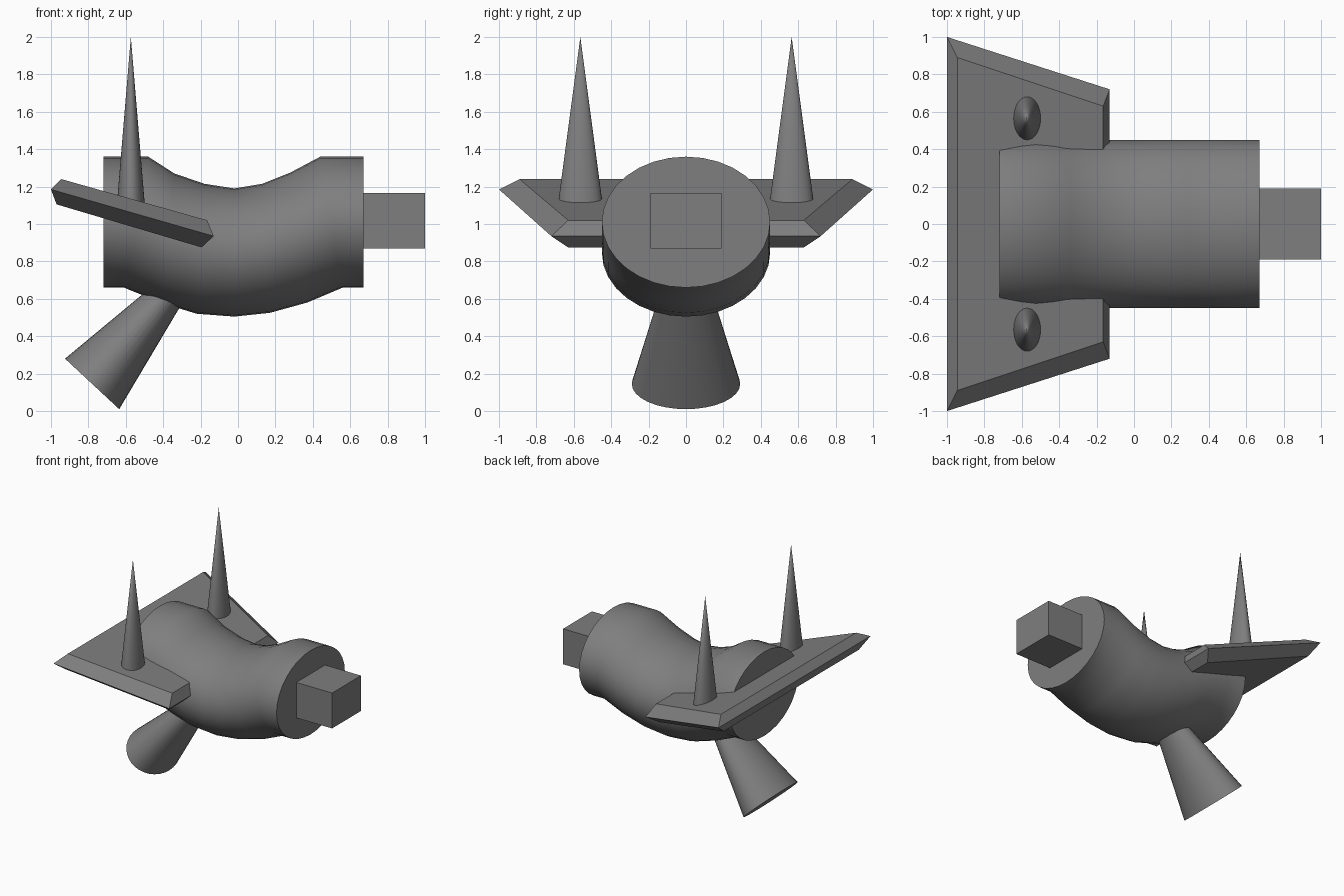
import bpy, math
from mathutils import Vector

if "Cube" in bpy.data.objects:
    bpy.data.objects.remove(bpy.data.objects["Cube"], do_unlink=True)

grey = bpy.data.materials.new("plain grey")
grey.use_nodes = True
COLOUR = (0.21, 0.21, 0.21, 1)
grey.diffuse_color = COLOUR
grey.node_tree.nodes["Principled BSDF"].inputs["Base Color"].default_value = COLOUR
SIDES = 32


def finish(obj, smooth_angle=None):
    obj.data.materials.append(grey)
    bpy.ops.object.select_all(action="DESELECT")
    obj.select_set(True)
    bpy.context.view_layer.objects.active = obj
    if smooth_angle:
        bpy.ops.object.shade_smooth_by_angle(angle=math.radians(smooth_angle))


def loft(name, rings, smooth_angle=None):
    """Skin a row of equal-sized closed rings and cap both ends."""
    n = len(rings[0])
    verts = [p for ring in rings for p in ring]
    faces = [tuple(range(n))[::-1], tuple(range(len(verts) - n, len(verts)))]
    for r in range(len(rings) - 1):
        for i in range(n):
            j = (i + 1) % n
            faces.append((r * n + i, r * n + j, r * n + n + j, r * n + n + i))
    mesh = bpy.data.meshes.new(name)
    mesh.from_pydata(verts, [], faces)
    obj = bpy.data.objects.new(name, mesh)
    bpy.context.collection.objects.link(obj)
    finish(obj, smooth_angle)


def ellipse(a, b, half_width):
    """Ring through a and b (points in the xz plane), widened along y."""
    a, b = Vector((a[0], 0, a[1])), Vector((b[0], 0, b[1]))
    mid, half = (a + b) / 2, (a - b) / 2
    return [mid + half * math.cos(t) + Vector((0, half_width * math.sin(t), 0))
            for t in (-math.tau * i / SIDES for i in range(SIDES))]


# Curved barrel body: top and bottom outline points of each ring
outline = [((-0.72, 1.36), (-0.72, 0.66)), ((-0.48, 1.36), (-0.61, 0.66)),
           ((-0.34, 1.27), (-0.40, 0.575)), ((-0.18, 1.215), (-0.22, 0.52)),
           ((-0.02, 1.19), (-0.02, 0.505)), ((0.13, 1.215), (0.17, 0.525)),
           ((0.28, 1.275), (0.37, 0.58)), ((0.44, 1.36), (0.56, 0.66)),
           ((0.67, 1.36), (0.67, 0.66))]
loft("body", [ellipse(top, low, 0.45) for top, low in outline], 40)

# Flared tail cone under the rear
loft("tail_cone", [ellipse((-0.925, 0.28), (-0.635, 0.01), 0.29),
                   ellipse((-0.306, 0.794), (-0.218, 0.712), 0.10)], 40)


# Bevelled wing plate: bottom, widest and top outlines
def trapezoid(back, front):
    (bx, by, bz), (fx, fy, fz) = back, front
    return [(bx, -by, bz), (fx, -fy, fz), (fx, fy, fz), (bx, by, bz)]


loft("wing_plate", [trapezoid((-0.97, 0.89, 1.105), (-0.195, 0.63, 0.875)),
                    trapezoid((-1.0, 1.0, 1.185), (-0.13, 0.72, 0.935)),
                    trapezoid((-0.945, 0.89, 1.24), (-0.165, 0.63, 1.02))])

# Upright spikes on the wing
for side, name in ((1, "left_spike"), (-1, "right_spike")):
    bpy.ops.mesh.primitive_cone_add(vertices=SIDES, radius1=1, radius2=0, depth=0.9,
                                    location=(-0.573, side * 0.565, 1.55))
    spike = bpy.context.object
    spike.name = name
    spike.scale = (0.075, 0.12, 1)
    finish(spike, 40)

# Square nose block
bpy.ops.mesh.primitive_cube_add(size=1, location=(0.82, 0, 1.0175))
nose = bpy.context.object
nose.name = "nose_block"
nose.scale = (0.36, 0.38, 0.295)
finish(nose)
